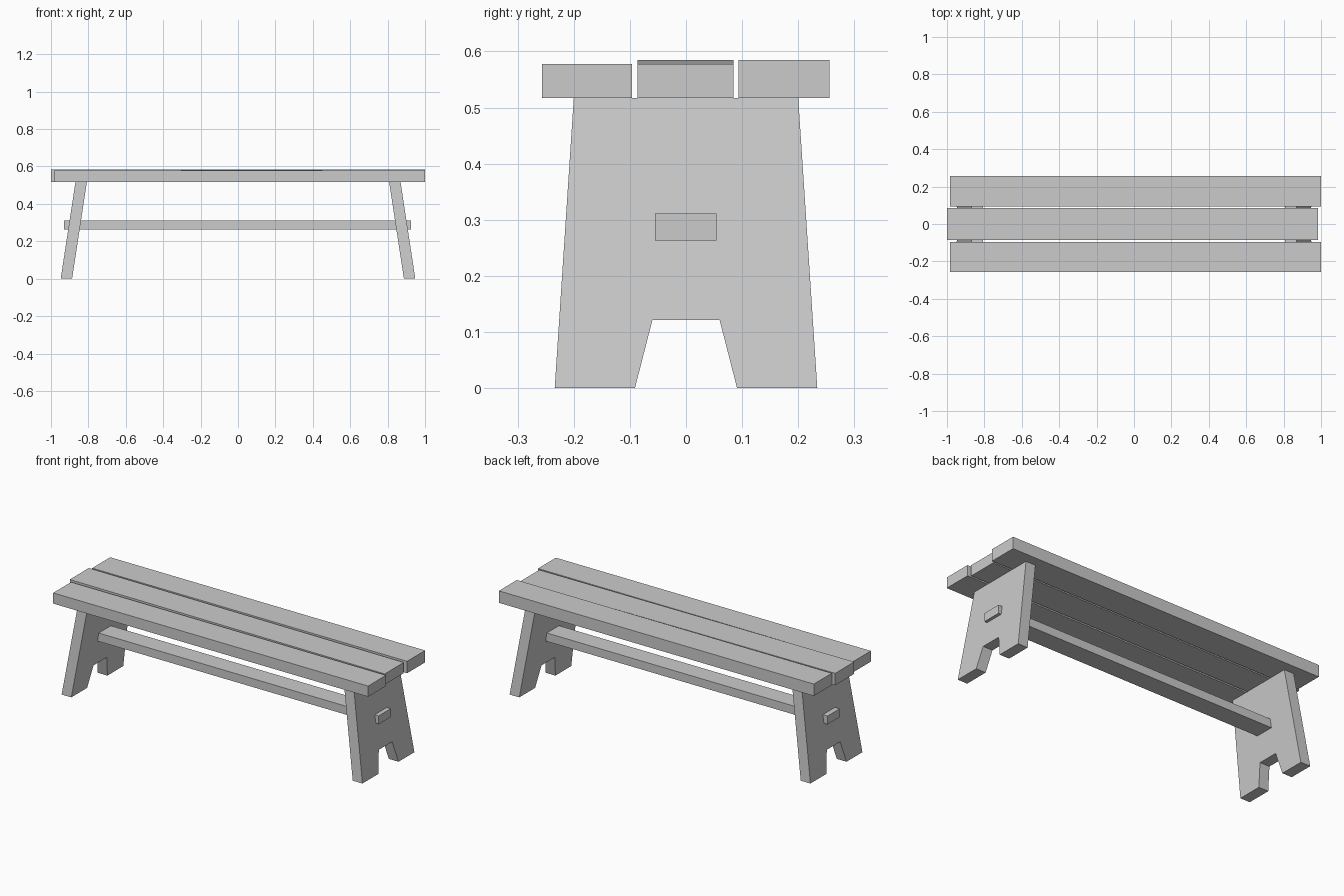
import bpy, bmesh

if "Cube" in bpy.data.objects:
    bpy.data.objects.remove(bpy.data.objects["Cube"])


def box(name, x0, x1, y0, y1, z0, z1_left, z1_right):
    """Plank along x whose top may slope slightly between its ends."""
    prism(name, [(x0, z0), (x1, z0), (x1, z1_right), (x0, z1_left)],
          lambda p: (p[0], y0, p[1]), (0, y1 - y0, 0))


def prism(name, profile, place, offset):
    """Extrude a flat profile by an offset into a closed solid."""
    bm = bmesh.new()
    face = bm.faces.new([bm.verts.new(place(p)) for p in profile])
    ext = bmesh.ops.extrude_face_region(bm, geom=[face], use_keep_orig=True)
    verts = [v for v in ext["geom"] if isinstance(v, bmesh.types.BMVert)]
    bmesh.ops.translate(bm, verts=verts, vec=offset)
    bmesh.ops.recalc_face_normals(bm, faces=bm.faces[:])
    mesh = bpy.data.meshes.new(name)
    bm.to_mesh(mesh)
    bm.free()
    bpy.context.collection.objects.link(bpy.data.objects.new(name, mesh))


# Three seat planks, slightly uneven in height and end position
SEAT = 0.517
box("seat_plank_front", -0.985, 1.0, -0.257, -0.096, SEAT, 0.578, 0.578)
box("seat_plank_middle", -1.0, 0.985, -0.086, 0.085, SEAT, 0.585, 0.578)
box("seat_plank_back", -0.985, 1.0, 0.094, 0.256, SEAT, 0.585, 0.585)

# Splayed end legs with a notch at the foot
half = [(0.06, 0.121), (0.091, 0), (0.234, 0), (0.2, SEAT)]
outline = half + [(-y, z) for y, z in reversed(half)]
for name, side in (("leg_left", -1), ("leg_right", 1)):
    prism(name, outline,
          lambda p: (side * (0.948 - 0.079 * p[1] / SEAT), p[0], p[1]),
          (-side * 0.061, 0, 0))

# Stretcher passing through both legs
box("stretcher", -0.93, 0.925, -0.055, 0.054, 0.263, 0.311, 0.311)
